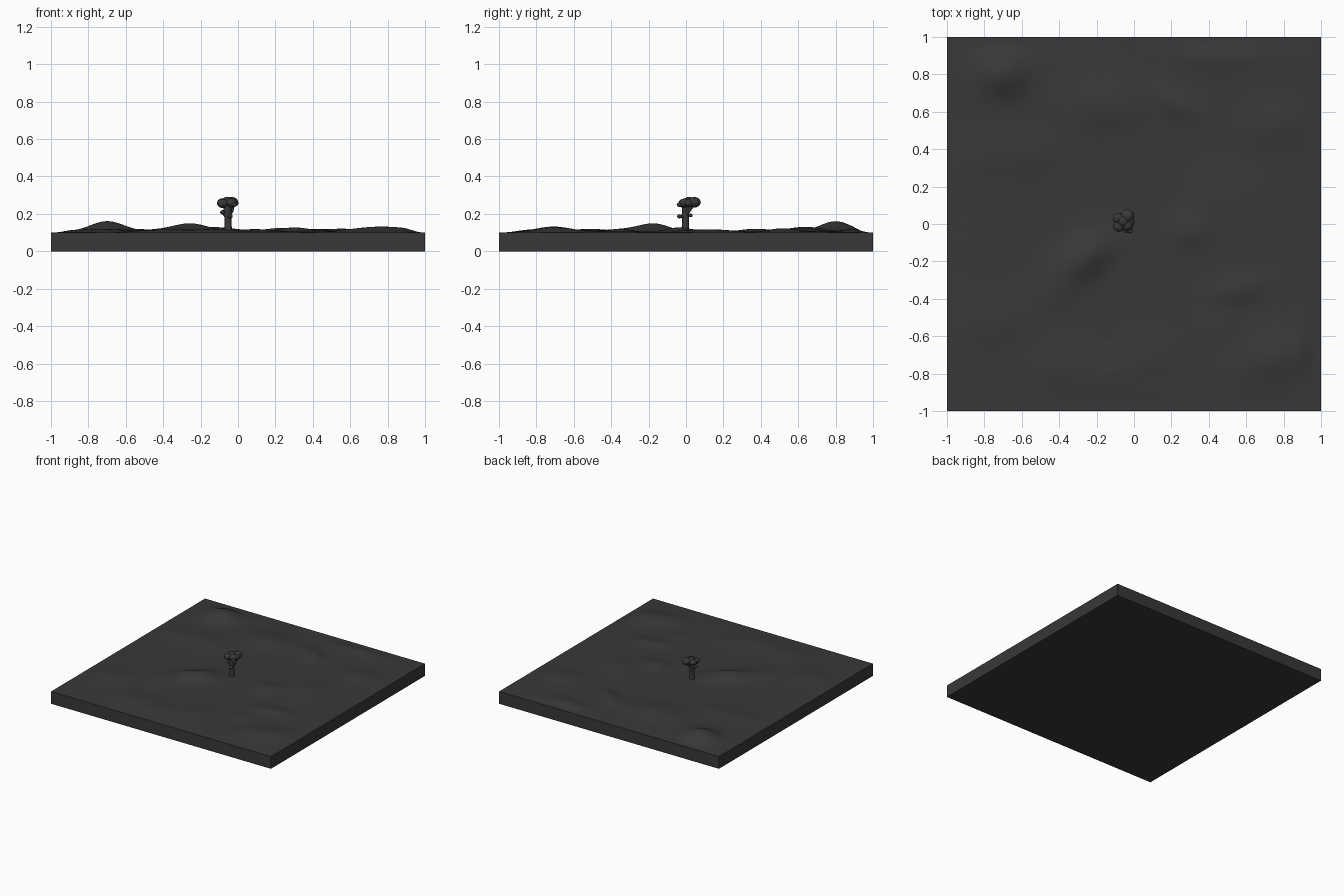
import bpy, bmesh, math
from mathutils import Vector

cube = bpy.data.objects.get("Cube")
if cube:
    bpy.data.objects.remove(cube)


def material(name, value):
    mat = bpy.data.materials.new(name)
    mat.use_nodes = True
    colour = (value, value, value, 1)
    mat.diffuse_color = colour
    mat.node_tree.nodes["Principled BSDF"].inputs["Base Color"].default_value = colour
    return mat


charcoal = material("charcoal", 0.04)


def finish(name, bm, angle=40):
    bmesh.ops.recalc_face_normals(bm, faces=bm.faces)
    mesh = bpy.data.meshes.new(name)
    bm.to_mesh(mesh)
    bm.free()
    obj = bpy.data.objects.new(name, mesh)
    bpy.context.collection.objects.link(obj)
    mesh.materials.append(charcoal)
    bpy.ops.object.select_all(action="DESELECT")
    obj.select_set(True)
    bpy.context.view_layer.objects.active = obj
    bpy.ops.object.shade_smooth_by_angle(angle=math.radians(angle))
    return obj


# Mounds: x, y, height, length, width, turn in degrees
MOUNDS = [
    (-.70, .80, .055, .09, .08, 0), (-.25, -.17, .046, .11, .07, 35),
    (.30, -.04, .020, .07, .06, 0), (.24, .63, .022, .10, .05, -35),
    (.55, -.35, .018, .11, .05, 10), (-.56, .37, .015, .10, .08, 0),
    (.75, .52, .020, .11, .08, 0), (.76, -.71, .030, .16, .09, 15),
    (.44, -.55, .012, .07, .07, 30), (-.15, .64, .028, .15, .10, 0),
    (-.40, -.76, .014, .13, .09, 0), (.10, -.71, .012, .10, .08, 20),
    (-.82, .36, .012, .10, .09, 0), (-.40, -.34, .014, .12, .08, 40),
    (-.75, -.52, .015, .14, .10, 0), (.45, .90, .014, .14, .06, 0),
    (.55, .12, .013, .14, .12, 0), (-.14, -.81, .010, .08, .06, 0),
]


def ground_height(x, y):
    z = 0.004 + 0.003 * math.sin(5 * x + 2 * y) * math.cos(4 * y - x)
    for mx, my, h, length, width, turn in MOUNDS:
        c, s = math.cos(math.radians(turn)), math.sin(math.radians(turn))
        u = ((x - mx) * c + (y - my) * s) / length
        v = ((y - my) * c - (x - mx) * s) / width
        z += h * math.exp(-(u * u + v * v) / 2)
    edge = min(1, (1 - max(abs(x), abs(y))) / 0.12)
    return 0.1 + z * edge * edge * (3 - 2 * edge)


# Ground slab with rolling top
bm = bmesh.new()
bmesh.ops.create_grid(bm, x_segments=110, y_segments=110, size=1)
for v in bm.verts:
    v.co.z = ground_height(v.co.x, v.co.y)
rim = [e for e in bm.edges if e.is_boundary]
skirt = bmesh.ops.extrude_edge_only(bm, edges=rim)["geom"]
for v in skirt:
    if isinstance(v, bmesh.types.BMVert):
        v.co.z = 0
bmesh.ops.contextual_create(bm, geom=[e for e in skirt if isinstance(e, bmesh.types.BMEdge)
                                      and all(v.co.z == 0 for v in e.verts)])
finish("ground", bm)


def limb(name, points):
    """Round tapered tube through (x, y, z, radius) points."""
    bm = bmesh.new()
    rings = []
    path = [Vector(p[:3]) for p in points]
    for i, p in enumerate(points):
        direction = path[min(i + 1, len(path) - 1)] - path[max(i - 1, 0)]
        turn = Vector((0, 0, 1)).rotation_difference(direction)
        rings.append([bm.verts.new(path[i] + turn @ Vector(
            (p[3] * math.cos(a * math.tau / 12), p[3] * math.sin(a * math.tau / 12), 0)))
            for a in range(12)])
    for low, high in zip(rings, rings[1:]):
        for a in range(12):
            b = (a + 1) % 12
            bm.faces.new((low[a], low[b], high[b], high[a]))
    bm.faces.new(rings[0])
    bm.faces.new(rings[-1])
    return finish(name, bm)


# Trunk and branches
limb("trunk", [(-.052, -.004, .095, .023), (-.052, -.004, .125, .019),
               (-.054, -.003, .17, .018), (-.056, -.002, .21, .02), (-.056, .002, .25, .022)])
limb("left_branch", [(-.054, -.003, .19, .012), (-.035, .012, .215, .011), (-.03, .03, .24, .011)])
limb("right_branch", [(-.054, -.003, .18, .010), (-.07, -.005, .195, .009), (-.082, -.006, .21, .009)])
limb("front_branch", [(-.052, -.004, .178, .008), (-.045, -.02, .184, .007), (-.04, -.032, .187, .007)])


# Leaf clumps: x, y, z, radius
CLUMPS = [
    (-.035, .043, .262, .036), (-.083, .030, .260, .029), (-.082, -.012, .256, .030),
    (-.036, -.006, .258, .031), (-.058, .016, .267, .030), (-.022, .012, .258, .025),
    (-.042, -.034, .187, .014), (-.020, -.036, .249, .014), (-.082, -.006, .209, .014),
    (-.052, .024, .192, .012),
]
bm = bmesh.new()
for x, y, z, radius in CLUMPS:
    made = bmesh.ops.create_icosphere(bm, subdivisions=3, radius=radius)
    for v in made["verts"]:
        v.co = Vector((x + v.co.x, y + v.co.y, z + v.co.z * 0.8))
finish("foliage", bm)
